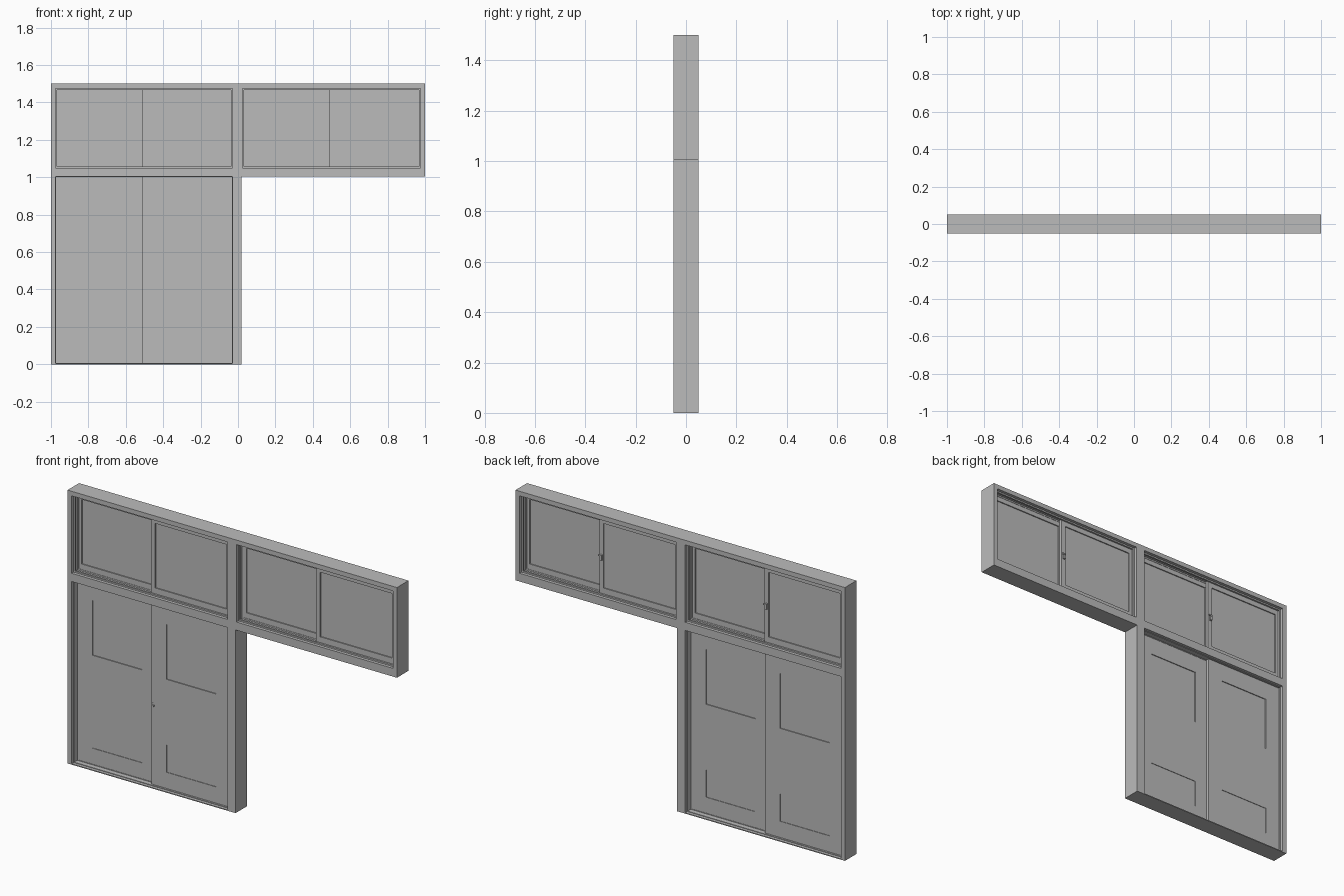
import bpy
import bmesh

cube = bpy.data.objects.get("Cube")
if cube:
    bpy.data.objects.remove(cube, do_unlink=True)

GREY = (0.5, 0.5, 0.5, 1.0)
grey = bpy.data.materials.new("plain_grey")
grey.use_nodes = True
grey.diffuse_color = GREY
grey.node_tree.nodes["Principled BSDF"].inputs["Base Color"].default_value = GREY


def rect(x0, x1, z0, z1):
    return [(x0, z0), (x1, z0), (x1, z1), (x0, z1)]


def inset(r, d):
    """Shrink an (x0, x1, z0, z1) rectangle by d on every side."""
    return r[0] + d, r[1] - d, r[2] + d, r[3] - d


def slab(name, y0, y1, outline, holes=()):
    """Extrude an outline in the xz plane, with holes, from y0 to y1."""
    bm = bmesh.new()
    edges = []
    for loop in [outline, *holes]:
        vs = [bm.verts.new((x, y0, z)) for x, z in loop]
        edges += [bm.edges.new((vs[i - 1], vs[i])) for i in range(len(vs))]
    bmesh.ops.triangle_fill(bm, edges=edges, use_beauty=True)
    ext = bmesh.ops.extrude_face_region(bm, geom=bm.faces[:])
    moved = [g for g in ext["geom"] if isinstance(g, bmesh.types.BMVert)]
    bmesh.ops.translate(bm, verts=moved, vec=(0, y1 - y0, 0))
    bmesh.ops.recalc_face_normals(bm, faces=bm.faces[:])
    mesh = bpy.data.meshes.new(name)
    bm.to_mesh(mesh)
    bm.free()
    mesh.materials.append(grey)
    obj = bpy.data.objects.new(name, mesh)
    bpy.context.collection.objects.link(obj)
    return obj


# Openings as (x0, x1, z0, z1)
DOORWAY = (-0.975, -0.03, 0.005, 1.005)
WINDOWS = {"right": (-0.975, -0.03, 1.05, 1.475), "left": (0.025, 0.975, 1.05, 1.475)}

# L-shaped outer frame
outline = [(-1, 0), (0.02, 0), (0.02, 1.005), (1, 1.005), (1, 1.5), (-1, 1.5)]
slab("outer_frame", -0.05, 0.05, outline,
     [rect(*r) for r in (DOORWAY, *WINDOWS.values())])

# Thin stop linings that carry the sliding tracks
for name, r in [("door", DOORWAY), *((f"{s}_window", w) for s, w in WINDOWS.items())]:
    lip = 0.008 if "window" in name else 0.003
    for side in (-1, 1):
        slab(f"{name}_track_{'front' if side < 0 else 'back'}",
             side * 0.023, side * 0.033, rect(*r), [rect(*inset(r, lip))])
    slab(f"{name}_centre_guide", -0.001, 0.001, rect(*r), [rect(*inset(r, lip))])


def sliding_pair(r, overlap):
    """Yield side name, leaf rectangle and y range of two sliding leaves."""
    mid = (r[0] + r[1]) / 2
    yield "right", (r[0], mid + overlap, r[2], r[3]), (0.001, 0.02)
    yield "left", (mid - overlap, r[1], r[2], r[3]), (-0.02, -0.001)


# Sliding windows: sash, recessed pane and rear latch
for side, opening in WINDOWS.items():
    for leaf, r, (y0, y1) in sliding_pair(opening, 0.012):
        name = f"{side}_window_{leaf}"
        pane = (r[0] + 0.025, r[1] - 0.025, r[2] + 0.038, r[3] - 0.033)
        slab(f"{name}_sash", y0, y1, rect(*r), [rect(*pane)])
        slab(f"{name}_pane", y0 + 0.006, y1 - 0.006, rect(*pane))
    seam = (opening[0] + opening[1]) / 2
    slab(f"{side}_window_latch", 0.02, 0.03, rect(seam - 0.008, seam + 0.004, 1.24, 1.27))
    slab(f"{side}_window_latch_lever", 0.026, 0.032,
         rect(seam - 0.008, seam + 0.012, 1.262, 1.27))

# Sliding doors: leaf, recessed pane and shallow kick panel
for leaf, r, (y0, y1) in sliding_pair(DOORWAY, 0.008):
    mid = (r[0] + r[1]) / 2
    pane = rect(mid - 0.15, mid + 0.15, 0.605, 0.905)
    kick = rect(mid - 0.15, mid + 0.15, 0.095, 0.245)
    slab(f"{leaf}_door", y0, y1, rect(*r), [pane, kick])
    slab(f"{leaf}_door_pane", y0 + 0.005, y1 - 0.005, pane)
    slab(f"{leaf}_door_kick_panel", y0 + 0.003, y1 - 0.003, kick)

# Small door catch at the seam
slab("door_catch", -0.026, -0.02, rect(-0.508, -0.494, 0.436, 0.444))
slab("door_catch_plate", -0.022, -0.02, rect(-0.508, -0.502, 0.425, 0.455))
